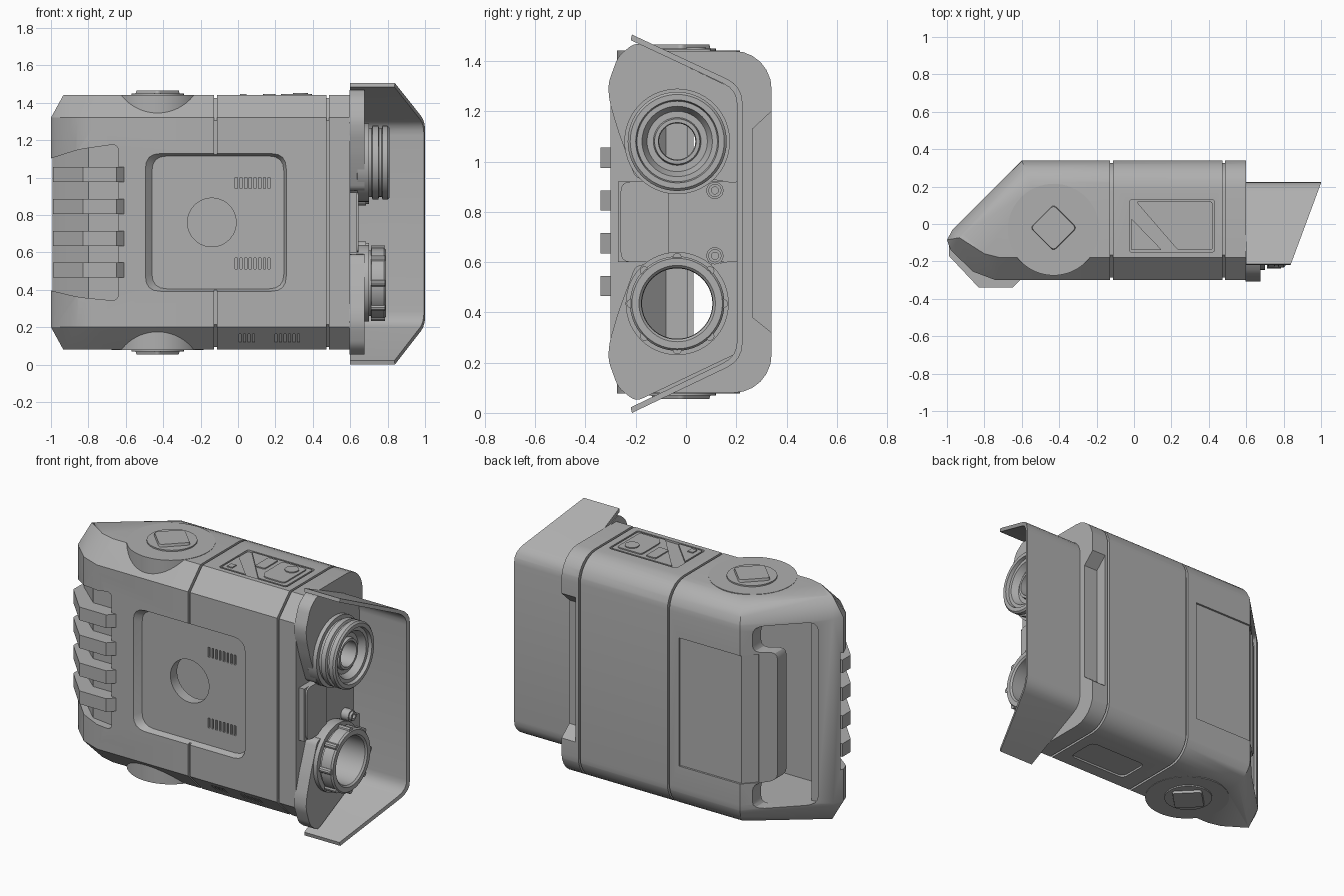
import bpy, bmesh, math
from mathutils import Vector

if "Cube" in bpy.data.objects:
    bpy.data.objects.remove(bpy.data.objects["Cube"], do_unlink=True)

grey = bpy.data.materials.new("plain grey")
grey.use_nodes = True
grey.diffuse_color = (0.43, 0.43, 0.43, 1)
grey.node_tree.nodes["Principled BSDF"].inputs["Base Color"].default_value = (0.43, 0.43, 0.43, 1)
MID = 0.76


def finish(name, bm):
    bmesh.ops.recalc_face_normals(bm, faces=bm.faces)
    mesh = bpy.data.meshes.new(name)
    bm.to_mesh(mesh)
    bm.free()
    mesh.materials.append(grey)
    ob = bpy.data.objects.new(name, mesh)
    bpy.context.scene.collection.objects.link(ob)
    return ob


def place(axis, a, b, h):
    return Vector({"x": (h, a, b), "y": (a, h, b), "z": (a, b, h)}[axis])


def rounded(points, r, steps=4):
    """Replace each corner of an outline by a small curve."""
    out = []
    pts = [Vector(p) for p in points]
    for i, p in enumerate(pts):
        ends = []
        for q in (pts[i - 1], pts[(i + 1) % len(pts)]):
            d = q - p
            ends.append(p + d.normalized() * min(r, d.length * 0.48))
        for k in range(steps + 1):
            t = k / steps
            out.append(ends[0] * (1 - t) ** 2 + p * 2 * t * (1 - t) + ends[1] * t * t)
    return out


def rect(a0, a1, b0, b1):
    return [(a0, b0), (a1, b0), (a1, b1), (a0, b1)]


def circle(a, b, r, n=48):
    return [(a + r * math.cos(i * math.tau / n), b + r * math.sin(i * math.tau / n)) for i in range(n)]


def prism(name, axis, outline, lo, hi, far=None):
    """Extrude an outline; far is an optional second outline at hi."""
    bm = bmesh.new()
    rings = [[bm.verts.new(place(axis, p[0], p[1], h)) for p in o]
             for o, h in ((outline, lo), (far or outline, hi))]
    n = len(outline)
    for i in range(n):
        j = (i + 1) % n
        bm.faces.new((rings[0][i], rings[0][j], rings[1][j], rings[1][i]))
    bm.faces.new(rings[0])
    bm.faces.new(rings[1])
    return finish(name, bm)


def hull(name, points):
    bm = bmesh.new()
    for p in points:
        bm.verts.new(p)
    res = bmesh.ops.convex_hull(bm, input=bm.verts)
    loose = {v for v in res["geom_interior"] + res["geom_unused"] if isinstance(v, bmesh.types.BMVert)}
    bmesh.ops.delete(bm, geom=list(loose), context="VERTS")
    bmesh.ops.dissolve_limit(bm, angle_limit=0.01, verts=bm.verts, edges=bm.edges)
    return finish(name, bm)


def lathe(name, profile, y, z, n=56):
    """Turn a closed (x, radius) profile about a line along x."""
    bm = bmesh.new()
    rings = [[bm.verts.new((x, y + r * math.cos(i * math.tau / n), z + r * math.sin(i * math.tau / n)))
              for x, r in profile] for i in range(n)]
    m = len(profile)
    for i in range(n):
        a, b = rings[i], rings[(i + 1) % n]
        for k in range(m):
            j = (k + 1) % m
            bm.faces.new((a[k], a[j], b[j], b[k]))
    return finish(name, bm)


def cut(target, *cutters):
    for c in cutters:
        mod = target.modifiers.new("cut", "BOOLEAN")
        mod.operation = "DIFFERENCE"
        mod.solver = "EXACT"
        mod.object = c
        bpy.context.view_layer.objects.active = target
        bpy.ops.object.modifier_apply(modifier=mod.name)
        bpy.data.objects.remove(c, do_unlink=True)


# Edge levels: height from the middle, front chamfer inset, rounded back inset
R = 0.15
levels = [(0.56, 0, R - math.sqrt(R * R - 0.03 ** 2))]
for k in range(7):
    t = k * math.pi / 12
    h = 0.53 + R * math.sin(t)
    levels.append((h, max(0, h - 0.56), R * (1 - math.cos(t))))

# Plan corners with their inward direction; front ones follow the chamfer
plan = [(0.6, -0.3, 0, 1, 1), (-0.74, -0.3, 0.2, 1, 1), (-0.86, -0.255, 0.5, 0.8, 1),
        (-0.98, -0.14, 0.55, 0.5, 1), (-1, -0.085, 0.55, 0.1, 1), (-0.97, -0.03, 0.5, -0.2, 1),
        (-0.6, 0.34, 0.4, -1, 0), (0.6, 0.34, 0, -1, 0)]
body = hull("body", [(x + dx * (f if front else b), y + dy * (f if front else b), MID + s * h)
                     for h, f, b in levels for s in (1, -1) for x, y, dx, dy, front in plan])


def slab(x, half, grow):
    return hull("slab", [(x + e, y, MID + s * (h + grow)) for h, f, b in levels for s in (1, -1)
                         for e in (-half, half) for y in (-0.3 + f - grow, 0.34 - b + grow)])


# Seams around the body
for x in (-0.12, 0.48):
    groove = slab(x, 0.007, 0.05)
    cut(groove, slab(x, 0.03, -0.015))
    cut(body, groove)

# Hollow inside, hand slot in the slanted back, front recess and round window
cut(body,
    prism("cavity", "z", [(0.5, 0.24), (-0.615, 0.24), (-0.85, 0.005), (-0.85, -0.08), (-0.73, -0.2), (0.5, -0.2)],
          0.2, 1.32),
    prism("slot", "y", rounded([(-0.91, 0.2), (-0.65, 0.2), (-0.65, 0.36), (-0.75, 0.36), (-0.75, 1.15),
                                (-0.65, 1.15), (-0.65, 1.31), (-0.91, 1.31)], 0.05), 0.005, 0.6),
    prism("front_recess", "y", rounded(rect(-0.5, 0.26, 0.39, 1.13), 0.08), -0.305, -0.265,
          rounded(rect(-0.46, 0.245, 0.405, 1.115), 0.08)),
    prism("window", "y", circle(-0.14, MID, 0.13), -0.4, -0.1),
    prism("cap_notch", "x", [(0.265, 0.38), (0.265, 1.13), (0.34, 1.2), (0.4, 1.2), (0.4, 0.32), (0.34, 0.32)],
          0.505, 0.7),
    prism("upper_bore", "x", circle(-0.035, 1.08, 0.08), 0.4, 0.7),
    prism("lower_bore", "x", circle(-0.035, 0.435, 0.145), 0.4, 0.7))

# Back panel, wrapping onto the slanted face
back = prism("back_panel", "z", [(-0.19, 0.328), (-0.605, 0.328), (-0.67, 0.258), (-0.72, 0.3), (-0.6, 0.42),
                                 (-0.19, 0.42)], 0.36, 1.14)
cut(body, back)

# Grip recess with four ribs
grip = prism("grip", "y", rounded([(-1.1, 0.42), (-0.85, 0.36), (-0.64, 0.34), (-0.64, 1.18), (-0.85, 1.15),
                                   (-1.1, 1.07)], 0.04), -0.5, 0)
cut(grip, prism("grip_core", "z", [(-0.5, -0.25), (-0.8, -0.25), (-0.955, -0.115), (-1, -0.06), (-1.2, 0.1),
                                   (-0.5, 0.1)], 0, 1.5))
cut(body, grip)
for i in range(4):
    z = 0.505 + 0.17 * i
    prism("grip_rib", "z", [(-0.61, -0.24), (-0.61, -0.3), (-0.65, -0.34), (-0.83, -0.34), (-0.99, -0.17),
                            (-0.99, -0.09), (-0.94, -0.09), (-0.8, -0.23)], z - 0.04, z + 0.04)

# Vent slots on the front panel and the lower front chamfer
for z in (0.54, 0.97):
    for i in range(8):
        x = -0.015 + i * 0.025
        cut(body, prism("vent", "y", [(x, z - 0.03), (x + 0.012, z - 0.03), (x + 0.012, z + 0.03), (x, z + 0.03)],
                        -0.3, -0.252))
for i in [0, 1, 2, 3] + list(range(8, 14)):
    x = 0.005 + i * 0.024
    cut(body, prism("lower_vent", "x", [(-0.28, 0.09), (-0.21, 0.12), (-0.25, 0.17), (-0.32, 0.14)], x, x + 0.012))

# Control panel on top, plain recess below
cut(body, prism("panel_cut", "z", rounded(rect(-0.025, 0.43, -0.15, 0.13), 0.015), 1.428, 1.5),
    prism("base_cut", "z", rounded(rect(0, 0.4, -0.1, 0.1), 0.04), 0, 0.092))
prism("panel_upper", "z", rounded([(0.01, 0.12), (0.42, 0.12), (0.42, -0.14), (0.235, -0.14)], 0.015), 1.42, 1.44)
prism("panel_lower", "z", rounded([(-0.015, 0.03), (-0.015, -0.14), (0.15, -0.14)], 0.01), 1.42, 1.44)
prism("panel_key", "z", rounded([(0.23, -0.08), (0.26, -0.12), (0.395, -0.12), (0.395, 0.1), (0.23, 0.1)], 0.02),
      1.43, 1.447)
prism("panel_small_key", "z", rounded(rect(0.135, 0.2, -0.03, 0.1), 0.012), 1.43, 1.447)
prism("panel_dial", "z", circle(0.335, 0.04, 0.04, 24), 1.44, 1.453)
prism("panel_mark", "z", rect(0.01, 0.045, -0.12, -0.08), 1.43, 1.446)

# Round bosses and diamond buttons, above and below
for s, side in ((1, "top"), (-1, "bottom")):
    prism(side + "_boss", "z", circle(-0.43, -0.03, 0.245, 64), MID + s * 0.575, MID + s * 0.682)
    prism(side + "_button_base", "z", circle(-0.43, -0.02, 0.14, 32), MID + s * 0.67, MID + s * 0.69)
    diamond = [[(-0.43 - d, -0.02), (-0.43, -0.02 - d), (-0.43 + d, -0.02), (-0.43, -0.02 + d)] for d in (0.13, 0.12)]
    prism(side + "_button", "z", rounded(diamond[0], 0.02), MID + s * 0.67, MID + s * 0.705, rounded(diamond[1], 0.02))

# Hood: bent sheet with a raked front edge
outer = rounded([(-0.215, 1.505), (0.225, 1.3), (0.225, 0.21), (-0.215, 0)], 0.07)[5:15]
inner = rounded([(-0.22, 1.483), (0.203, 1.285), (0.203, 0.225), (-0.22, 0.022)], 0.06)[5:15]
hood = prism("hood", "x", [(-0.215, 1.505)] + outer + [(-0.215, 0), (-0.22, 0.022)] + inner[::-1] + [(-0.22, 1.483)],
             0.6, 1.0)
cut(hood, prism("rake", "z", [(0.77, -0.4), (1.03, 0.3), (1.4, 0.3), (1.4, -0.4)], -0.2, 1.7))

# Face plates around both lenses
lobe = [(0.21, 1.28), (-0.2, 1.475), (-0.27, 1.42), (-0.31, 1.31), (-0.305, 1.24), (-0.27, 1.12), (-0.2, 0.93),
        (0.1, 0.93), (0.21, 0.91)]
for s, side, lens_z, r in ((1, "upper", 1.08, 0.08), (-1, "lower", 0.435, 0.145)):
    plate = prism(side + "_face_plate", "x", rounded([(y, MID + s * (z - MID)) for y, z in lobe], 0.03), 0.595, 0.675)
    cut(plate, prism("bore", "x", circle(-0.035, lens_z, r), 0.5, 0.8))
    z = 0.755 + s * 0.13
    prism(side + "_screw_boss", "x", circle(0.115, z, 0.034, 24), 0.63, 0.685)
    lathe(side + "_screw", [(0.68, 0.026), (0.7, 0.026), (0.7, 0.014), (0.68, 0.014)], 0.115, z, 20)
prism("middle_plate", "x", rect(-0.27, 0.21, 0.6, 0.92), 0.595, 0.635)
prism("middle_pad", "x", rounded(rect(-0.26, -0.07, 0.6, 0.92), 0.04), 0.63, 0.645)

# Upper lens barrel
lathe("upper_lens", [(0.64, 0.21), (0.7, 0.21), (0.7, 0.185), (0.715, 0.185), (0.72, 0.197), (0.75, 0.197),
                     (0.755, 0.183), (0.768, 0.183), (0.773, 0.197), (0.8, 0.197), (0.81, 0.187), (0.81, 0.165),
                     (0.79, 0.16), (0.79, 0.14), (0.75, 0.12), (0.75, 0.095), (0.77, 0.09), (0.77, 0.075),
                     (0.49, 0.072)], -0.035, 1.08)

# Lower lens ring with gripping knobs
lathe("lower_lens", [(0.64, 0.205), (0.7, 0.205), (0.7, 0.175), (0.71, 0.175), (0.715, 0.188), (0.78, 0.188),
                     (0.79, 0.18), (0.79, 0.152), (0.78, 0.142), (0.49, 0.14)], -0.035, 0.435)
for i in range(8):
    a = i * math.tau / 8
    prism("lens_knob", "x", circle(-0.035 + 0.184 * math.cos(a), 0.435 + 0.184 * math.sin(a), 0.018, 10), 0.71, 0.785)

# Smooth the curves, keep the edges
bpy.ops.object.select_all(action="DESELECT")
for ob in bpy.context.scene.objects:
    if ob.type == "MESH":
        ob.select_set(True)
        bpy.context.view_layer.objects.active = ob
bpy.ops.object.shade_smooth_by_angle(angle=math.radians(28))
